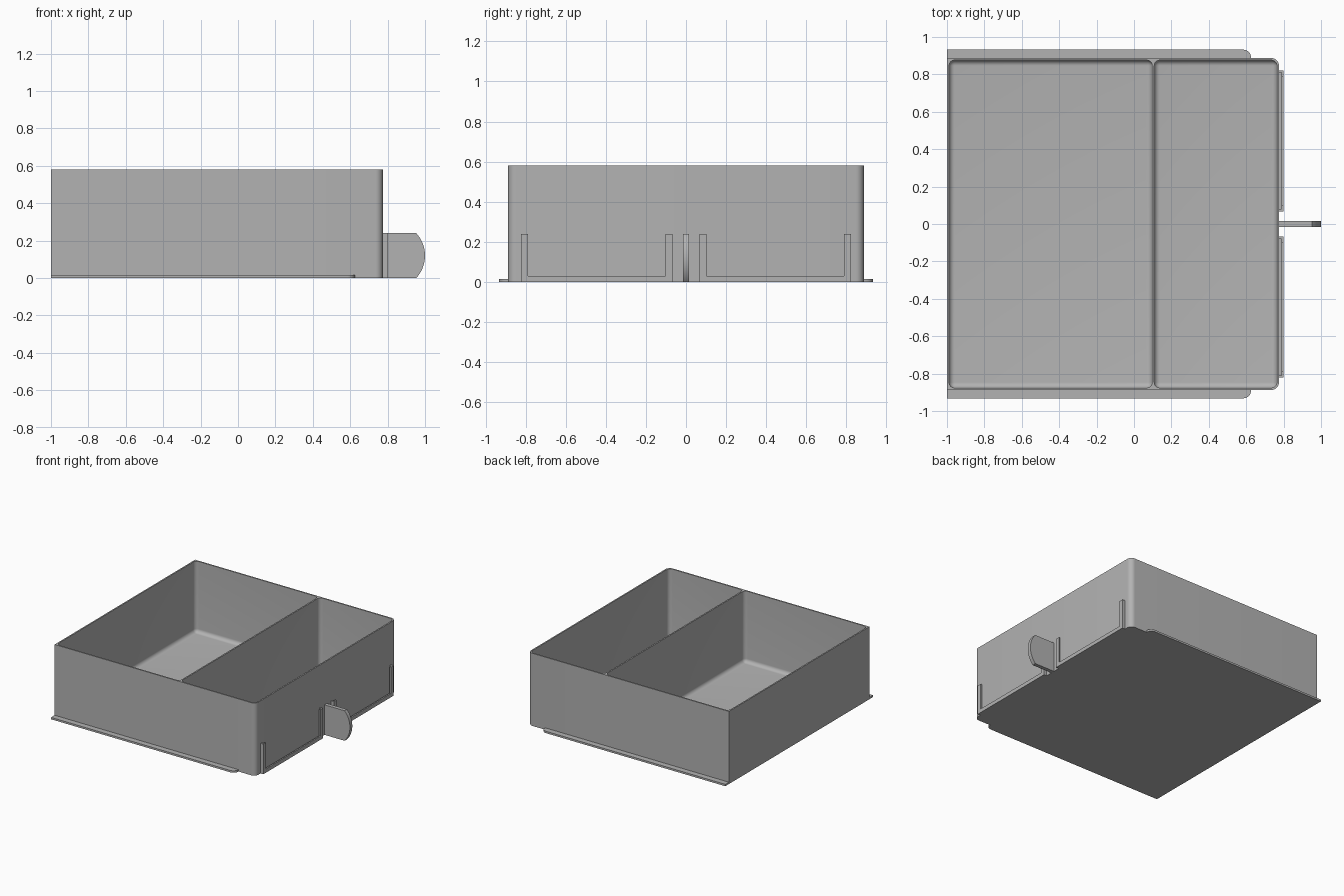
import bpy, bmesh, math

cube = bpy.data.objects.get("Cube")
if cube:
    bpy.data.objects.remove(cube, do_unlink=True)

grey = bpy.data.materials.new("plain grey")
grey.use_nodes = True
GREY = (0.45, 0.45, 0.45, 1)
grey.diffuse_color = GREY
grey.node_tree.nodes["Principled BSDF"].inputs["Base Color"].default_value = GREY


def finish(name, bm):
    bmesh.ops.recalc_face_normals(bm, faces=bm.faces)
    mesh = bpy.data.meshes.new(name)
    bm.to_mesh(mesh)
    bm.free()
    mesh.materials.append(grey)
    obj = bpy.data.objects.new(name, mesh)
    bpy.context.collection.objects.link(obj)
    return obj


def prism(name, points, depth):
    """Extrude a closed 3D outline along the depth vector."""
    bm = bmesh.new()
    face = bm.faces.new([bm.verts.new(p) for p in points])
    ext = bmesh.ops.extrude_face_region(bm, geom=[face])
    verts = [v for v in ext["geom"] if isinstance(v, bmesh.types.BMVert)]
    bmesh.ops.translate(bm, verts=verts, vec=depth)
    return finish(name, bm)


def rounded_box(name, lo, hi, radius, pick):
    """Box with the edges chosen by pick(midpoint, direction) rounded."""
    bm = bmesh.new()
    bmesh.ops.create_cube(bm, size=1)
    for v in bm.verts:
        v.co = [a if c < 0 else b for a, b, c in zip(lo, hi, v.co)]
    edges = [e for e in bm.edges
             if pick((e.verts[0].co + e.verts[1].co) / 2,
                     (e.verts[1].co - e.verts[0].co).normalized())]
    bmesh.ops.bevel(bm, geom=edges, offset=radius, segments=8,
                    profile=0.5, affect='EDGES', clamp_overlap=True)
    return finish(name, bm)


def smooth(obj):
    bpy.ops.object.select_all(action='DESELECT')
    obj.select_set(True)
    bpy.context.view_layer.objects.active = obj
    bpy.ops.object.shade_smooth_by_angle(angle=math.radians(30))


BACK, FACE, SIDE, TOP = -1.0, 0.775, 0.887, 0.58
WALL, FLOOR = 0.011, 0.012

# Tray with two rounded pockets
tray = rounded_box("tray", (BACK, -SIDE, 0), (FACE, SIDE, TOP), 0.04,
                   lambda m, d: abs(d.z) > 0.9 and m.x > 0)
for x0, x1 in ((BACK + WALL, 0.097), (0.108, FACE - WALL)):
    cutter = rounded_box("pocket_cutter", (x0, -SIDE + WALL, FLOOR),
                         (x1, SIDE - WALL, TOP + 0.2), 0.03,
                         lambda m, d: m.z < TOP)
    cutter.hide_render = True
    cut = tray.modifiers.new("pocket", 'BOOLEAN')
    cut.operation, cut.solver, cut.object = 'DIFFERENCE', 'EXACT', cutter
    bpy.context.view_layer.objects.active = tray
    bpy.ops.object.modifier_apply(modifier=cut.name)
    bpy.data.objects.remove(cutter, do_unlink=True)
smooth(tray)

# Sliding rails along both sides
for side, label in ((1, "back"), (-1, "front")):
    ys = sorted((side * (SIDE - 0.005), side * 0.932))
    rail = rounded_box(label + "_rail", (BACK, ys[0], 0), (0.625, ys[1], 0.015), 0.04,
                       lambda m, d: abs(d.z) > 0.9 and m.x > 0 and abs(m.y) > 0.9)
    smooth(rail)

# Pull tab with a curved end
half, bulge = 0.12, 0.047
radius = (half ** 2 + bulge ** 2) / (2 * bulge)
sweep = math.asin(half / radius)
arc = [sweep * (i / 8 - 1) for i in range(17)]
outline = [(FACE - 0.005, -0.015, 2 * half), (FACE - 0.005, -0.015, 0)]
outline += [(1 - radius + radius * math.cos(a), -0.015, half + radius * math.sin(a))
            for a in arc]
smooth(prism("pull_tab", outline, (0, 0.03, 0)))


# Label holders: a narrow spacer behind a wider lip
def u_frame(name, x, depth, side, width, base):
    a, b, h = 0.068, 0.822, 0.24
    pts = [(a, 0), (b, 0), (b, h), (b - width, h), (b - width, base),
           (a + width, base), (a + width, h), (a, h)]
    prism(name, [(x, side * y, z) for y, z in pts], (depth, 0, 0))


for side, label in ((1, "back"), (-1, "front")):
    u_frame(label + "_label_spacer", FACE - 0.003, 0.017, side, 0.012, 0.012)
    u_frame(label + "_label_lip", FACE + 0.014, 0.011, side, 0.034, 0.03)
